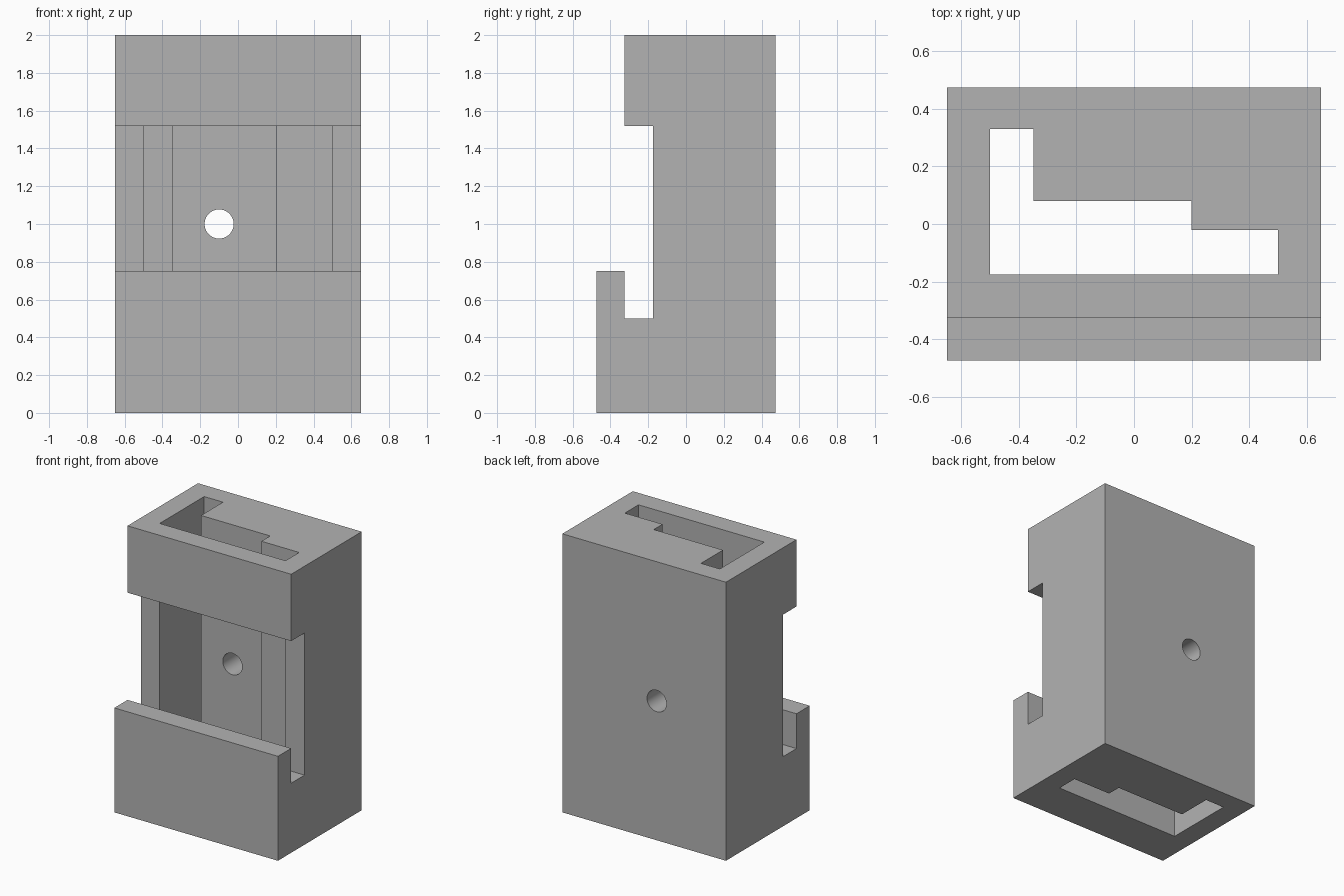
import bpy
import bmesh
import math
from mathutils import Matrix, Vector

cube = bpy.data.objects.get("Cube")
if cube:
    bpy.data.objects.remove(cube, do_unlink=True)

grey = bpy.data.materials.new("plain grey")
grey.use_nodes = True
grey.diffuse_color = (0.45, 0.45, 0.45, 1)
grey.node_tree.nodes["Principled BSDF"].inputs["Base Color"].default_value = (0.45, 0.45, 0.45, 1)


def add_object(name, bm):
    bmesh.ops.recalc_face_normals(bm, faces=bm.faces)
    mesh = bpy.data.meshes.new(name)
    bm.to_mesh(mesh)
    bm.free()
    mesh.materials.append(grey)
    obj = bpy.data.objects.new(name, mesh)
    bpy.context.collection.objects.link(obj)
    return obj


def extrude_profile(name, points, direction):
    """Sweep a closed outline along a straight direction."""
    bm = bmesh.new()
    face = bm.faces.new([bm.verts.new(p) for p in points])
    swept = bmesh.ops.extrude_face_region(bm, geom=[face])
    verts = [v for v in swept["geom"] if isinstance(v, bmesh.types.BMVert)]
    bmesh.ops.translate(bm, verts=verts, vec=Vector(direction))
    return add_object(name, bm)


# Housing: side outline with the hooked front window, swept across the width
side = [(0.475, 0), (0.475, 2), (-0.325, 2), (-0.325, 1.52), (-0.174, 1.52),
        (-0.174, 0.5), (-0.325, 0.5), (-0.325, 0.75), (-0.475, 0.75), (-0.475, 0)]
housing = extrude_profile("housing", [(-0.65, y, z) for y, z in side], (1.3, 0, 0))

# Stepped channel running from top to bottom, just overlapping the window
step = [(-0.5, -0.175), (0.5, -0.175), (0.5, -0.02), (0.2, -0.02),
        (0.2, 0.08), (-0.35, 0.08), (-0.35, 0.33), (-0.5, 0.33)]
channel = extrude_profile("channel_cutter", [(x, y, -0.1) for x, y in step], (0, 0, 2.2))

# Round bore through the back wall
bm = bmesh.new()
bmesh.ops.create_cone(bm, cap_ends=True, segments=64, radius1=0.077, radius2=0.077, depth=0.7,
                      matrix=Matrix.Translation((-0.1, 0.3, 1)) @ Matrix.Rotation(math.pi / 2, 4, 'X'))
bore = add_object("bore_cutter", bm)

# Cut the openings and remove the cutters
bpy.context.view_layer.objects.active = housing
housing.select_set(True)
for cutter in (channel, bore):
    mod = housing.modifiers.new(cutter.name, 'BOOLEAN')
    mod.operation = 'DIFFERENCE'
    mod.solver = 'EXACT'
    mod.object = cutter
    bpy.ops.object.modifier_apply(modifier=mod.name)
    bpy.data.objects.remove(cutter, do_unlink=True)
bpy.ops.object.shade_smooth_by_angle(angle=math.radians(30))
